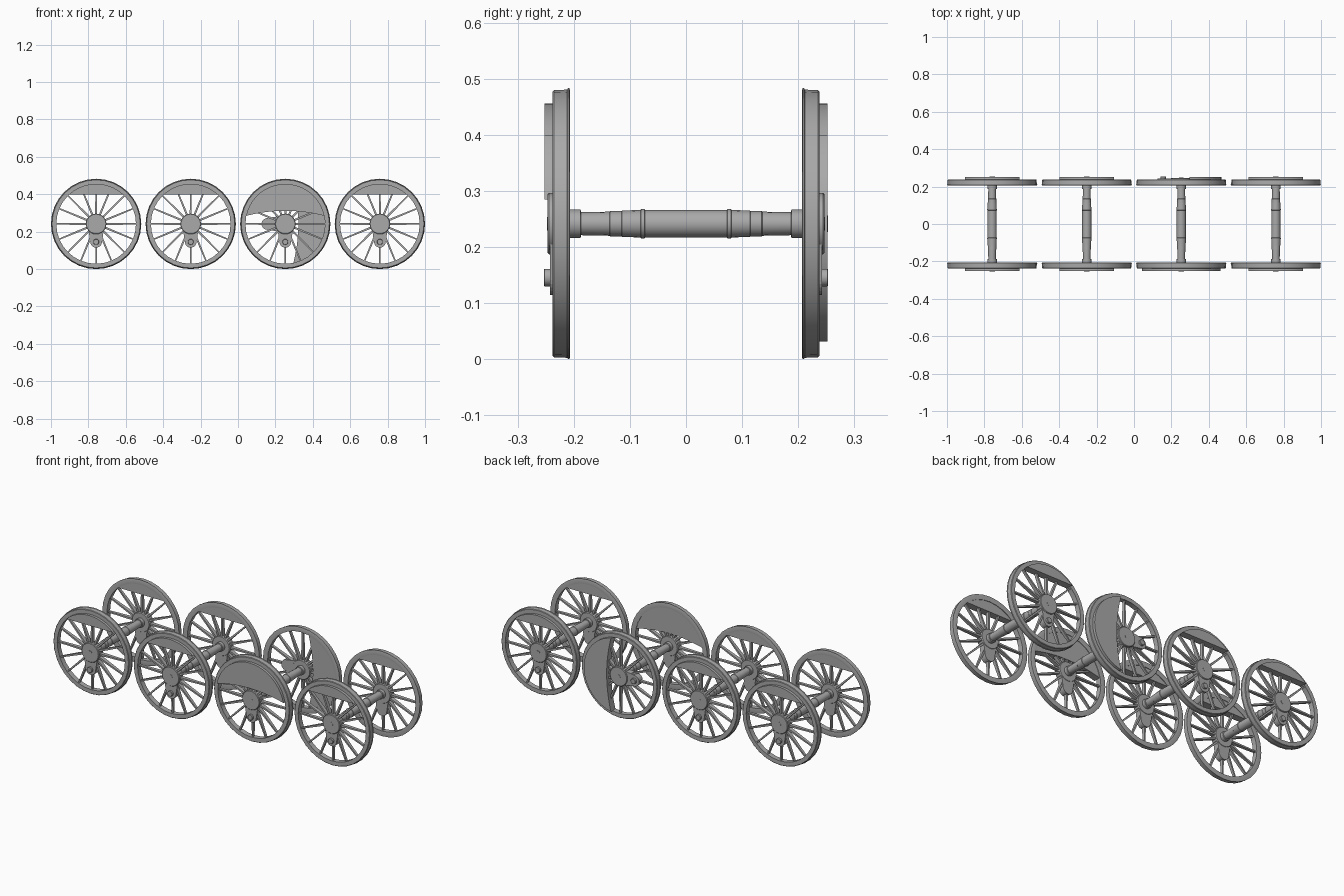
import bpy, bmesh
from math import sin, cos, pi, radians, asin, sqrt
from mathutils import Vector

if "Cube" in bpy.data.objects:
    bpy.data.objects.remove(bpy.data.objects["Cube"])

mat = bpy.data.materials.new("steel_grey")
mat.diffuse_color = (0.4, 0.4, 0.4, 1)
mat.use_nodes = True
mat.node_tree.nodes["Principled BSDF"].inputs["Base Color"].default_value = mat.diffuse_color

AXLES = [-0.7585, -0.2528, 0.2528, 0.7585]
ZC = 0.2415       # axle height
R_IN = 0.213      # inside radius of the rim


def finish(bm, name, smooth=False):
    bmesh.ops.recalc_face_normals(bm, faces=bm.faces)
    me = bpy.data.meshes.new(name)
    bm.to_mesh(me)
    bm.free()
    ob = bpy.data.objects.new(name, me)
    bpy.context.collection.objects.link(ob)
    me.materials.append(mat)
    if smooth:
        bpy.context.view_layer.objects.active = ob
        ob.select_set(True)
        bpy.ops.object.shade_smooth_by_angle(angle=radians(30))
        ob.select_set(False)
    return ob


def lathe(bm, place, profile, n, closed=False):
    """Revolve (radius, y) points about the axle; open profiles get end caps."""
    rings = [[bm.verts.new(place(r * sin(2 * pi * i / n), y, r * cos(2 * pi * i / n)))
              for i in range(n)] for r, y in profile]
    pairs = list(zip(rings, rings[1:]))
    if closed:
        pairs.append((rings[-1], rings[0]))
    else:
        bm.faces.new(rings[0])
        bm.faces.new(rings[-1])
    for a, b in pairs:
        for i in range(n):
            j = (i + 1) % n
            bm.faces.new((a[i], a[j], b[j], b[i]))


def prism(bm, place, outline, y0, y1):
    """Extrude an (x, z) outline between two distances from the centre line."""
    a = [bm.verts.new(place(x, y0, z)) for x, z in outline]
    b = [bm.verts.new(place(x, y1, z)) for x, z in outline]
    bm.faces.new(a)
    bm.faces.new(b)
    n = len(a)
    for i in range(n):
        j = (i + 1) % n
        bm.faces.new((a[i], a[j], b[j], b[i]))


def arc(r, a0, a1, n, cz=0.0):
    return [(r * cos(a0 + (a1 - a0) * i / n), cz + r * sin(a0 + (a1 - a0) * i / n))
            for i in range(n + 1)]


def weight_outline(edge, mid):
    """Circle segment whose lower edge bows from edge height up to mid height."""
    r = R_IN + 0.001
    a = asin(edge / r)
    pts = arc(r, a, pi - a, 20)
    if mid > edge:
        w = r * cos(a)
        for i in range(1, 12):
            t = -1 + 2 * i / 12
            pts.append((w * t, edge + (mid - edge) * (1 - t * t)))
    return pts


def wheel(label, cx, side, angle, big):
    c, s = cos(angle), sin(angle)

    def place(x, y, z):
        return Vector((cx + x * c + z * s, side * y, ZC - x * s + z * c))

    # flanged rim
    bm = bmesh.new()
    lathe(bm, place, [(R_IN, 0.209), (0.2385, 0.207), (0.2415, 0.208), (0.2415, 0.210),
                      (0.239, 0.212), (0.238, 0.2355), (0.2355, 0.238), (R_IN, 0.238)],
          32, closed=True)
    finish(bm, label + "_rim", True)

    # tapered spokes
    bm = bmesh.new()
    for k in range(16):
        a = 2 * pi * k / 16
        ux, uz = sin(a), cos(a)
        rows = []
        for r, w, y0, y1 in ((0.04, 0.0055, 0.213, 0.237), (0.216, 0.0038, 0.217, 0.230)):
            rows.append([bm.verts.new(place(ux * r + uz * t, y, uz * r - ux * t))
                         for t, y in ((-w, y0), (w, y0), (w, y1), (-w, y1))])
        for i in range(4):
            j = (i + 1) % 4
            bm.faces.new((rows[0][i], rows[0][j], rows[1][j], rows[1][i]))
        bm.faces.new(rows[0])
        bm.faces.new(rows[1])
    finish(bm, label + "_spokes")

    # hub
    bm = bmesh.new()
    lathe(bm, place, [(0.053, 0.207), (0.055, 0.210), (0.055, 0.244), (0.052, 0.247)], 24)
    lathe(bm, place, [(0.012, 0.24), (0.012, 0.248)], 12)
    finish(bm, label + "_hub", True)

    # crank web and crank pin
    bm = bmesh.new()
    web = [(-0.046, 0.0)] + arc(0.031, pi + 0.15, 2 * pi - 0.15, 12, -0.096) + [(0.046, 0.0)]
    prism(bm, place, web, 0.209, 0.242)
    finish(bm, label + "_crank_web")
    bm = bmesh.new()

    def pin_place(x, y, z):
        return place(x, y, z - 0.096)
    lathe(bm, pin_place, [(0.0155, 0.23), (0.0155, 0.252), (0.014, 0.2535)], 16)
    finish(bm, label + "_crank_pin", True)

    # counterweight
    bm = bmesh.new()
    outline = weight_outline(0.043, 0.070) if big else weight_outline(0.157, 0.157)
    prism(bm, place, outline, 0.212, 0.2525)
    finish(bm, label + "_counterweight", True)


# stepped axle, half profile mirrored about the centre
HALF = [(0.0255, 0.215), (0.0255, 0.188), (0.0205, 0.187), (0.0215, 0.136), (0.0225, 0.135),
        (0.0225, 0.115), (0.0235, 0.114), (0.0245, 0.081), (0.0265, 0.080), (0.0265, 0.074),
        (0.0245, 0.073)]
PROFILE = HALF + [(r, -y) for r, y in reversed(HALF)]

for n, cx in enumerate(AXLES, 1):
    bm = bmesh.new()
    lathe(bm, lambda x, y, z: Vector((cx + x, y, ZC + z)), PROFILE, 16)
    finish(bm, f"axle_{n}", True)
    driven = n == 3
    wheel(f"front_wheel_{n}", cx, -1, 0, driven)
    # the driven axle has its rear wheel a quarter turn ahead
    wheel(f"back_wheel_{n}", cx, 1, pi / 2 if driven else 0, driven)
